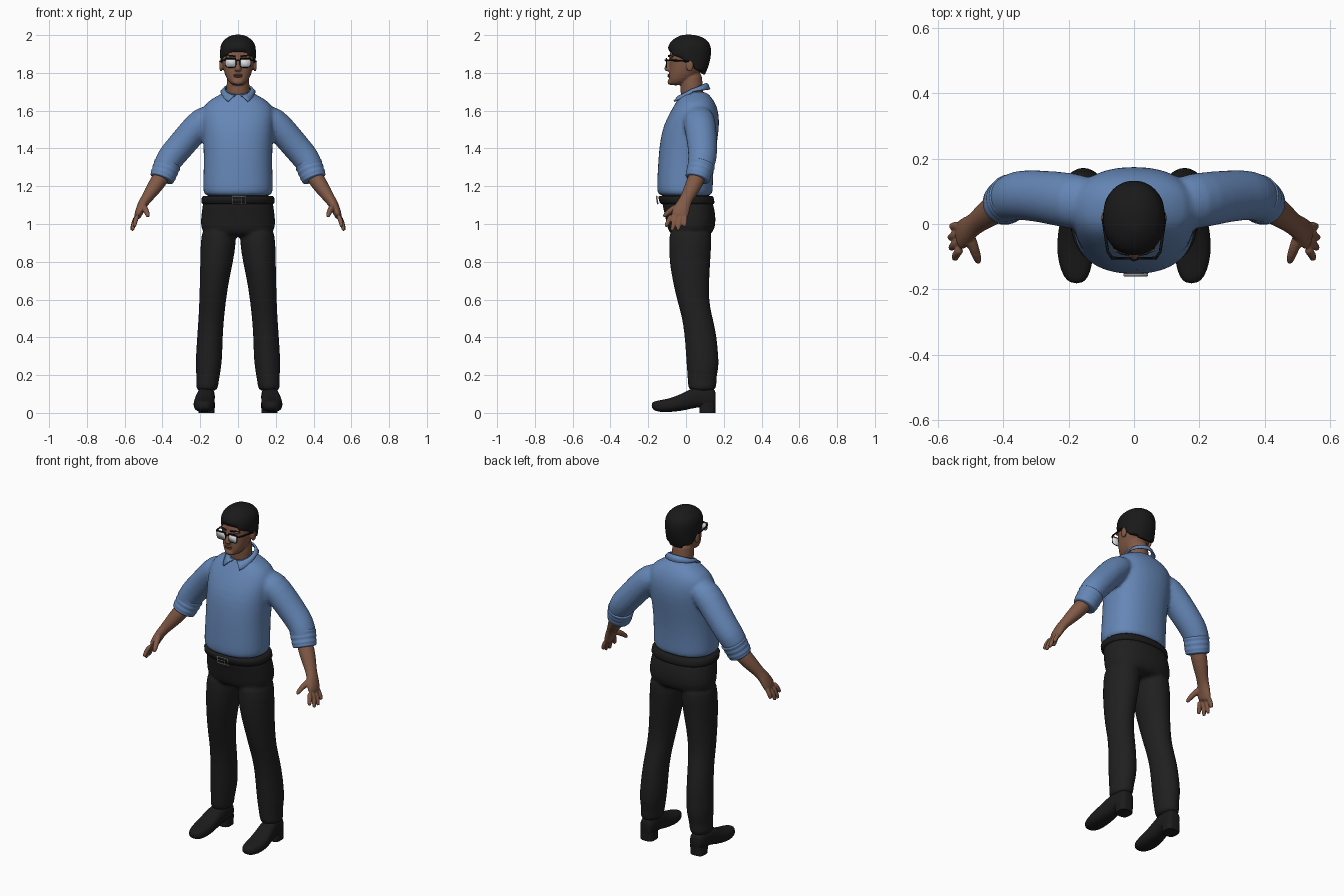
import bpy, bmesh
from math import sin, cos, pi, radians, copysign
from mathutils import Vector, Matrix

if "Cube" in bpy.data.objects:
    bpy.data.objects.remove(bpy.data.objects["Cube"])

X, Y, Z = Vector((1, 0, 0)), Vector((0, 1, 0)), Vector((0, 0, 1))


def material(name, colour):
    m = bpy.data.materials.new(name)
    m.use_nodes = True
    m.diffuse_color = (*colour, 1)
    m.node_tree.nodes["Principled BSDF"].inputs["Base Color"].default_value = (*colour, 1)
    return m


SHIRT = material("shirt blue", (.13, .24, .47))
SKIN = material("brown skin", (.22, .10, .06))
LIP = material("lip brown", (.16, .065, .045))
TROUSER = material("trouser black", (.014, .014, .014))
LEATHER = material("leather black", (.011, .011, .011))
HAIR = material("hair black", (.01, .01, .01))
FRAME = material("frame black", (.006, .006, .006))
LENS = material("lens white", (.72, .74, .75))
METAL = material("buckle silver", (.5, .5, .5))


def loft(bm, rings, s=1, n=20, power=2, axes=None):
    """Skin rings of (x, y, z, radius u, radius v); s = -1 mirrors in x."""
    pts = [Vector(r[:3]) for r in rings]
    loops = []
    for i, (p, ring) in enumerate(zip(pts, rings)):
        if axes:
            u, v = axes
        else:
            d = (pts[min(i + 1, len(pts) - 1)] - pts[max(i - 1, 0)]).normalized()
            u = Y.cross(d).normalized()
            v = d.cross(u)
        loop = []
        for k in range(n):
            c, q = cos(2 * pi * k / n), sin(2 * pi * k / n)
            c = copysign(abs(c) ** (2 / power), c)
            q = copysign(abs(q) ** (2 / power), q)
            co = p + u * c * ring[3] + v * q * ring[4]
            loop.append(bm.verts.new((co.x * s, co.y, co.z)))
        loops.append(loop)
    for a, b in zip(loops, loops[1:]):
        for k in range(n):
            j = (k + 1) % n
            bm.faces.new((a[k], a[j], b[j], b[k]))
    bm.faces.new(loops[0])
    bm.faces.new(loops[-1])


def stack(bm, levels, **kw):
    """Level rings of (height, front y, back y, half width)."""
    loft(bm, [(0, (f + b) / 2, z, w, (b - f) / 2) for z, f, b, w in levels], axes=(X, Y), **kw)


def blob(bm, centre, size):
    m = Matrix.Translation(centre) @ Matrix.Diagonal((*size, 1))
    bmesh.ops.create_uvsphere(bm, u_segments=16, v_segments=10, radius=1, matrix=m)


def finish(name, bm, mat, subdiv=1, voxel=0, relax=3):
    bmesh.ops.recalc_face_normals(bm, faces=bm.faces)
    mesh = bpy.data.meshes.new(name)
    bm.to_mesh(mesh)
    bm.free()
    mesh.shade_smooth()
    mesh.materials.append(mat)
    ob = bpy.data.objects.new(name, mesh)
    bpy.context.collection.objects.link(ob)
    if subdiv:
        m = ob.modifiers.new("Round", "SUBSURF")
        m.levels = m.render_levels = subdiv
    if voxel:
        m = ob.modifiers.new("Fuse", "REMESH")
        m.mode, m.voxel_size, m.use_smooth_shade = "VOXEL", voxel, True
        m = ob.modifiers.new("Relax", "SMOOTH")
        m.iterations = relax
    return ob


def wire(name, pts, radius, mat, cyclic=False):
    cu = bpy.data.curves.new(name, "CURVE")
    cu.dimensions = "3D"
    cu.bevel_depth, cu.bevel_resolution = radius, 2
    cu.use_fill_caps = True
    sp = cu.splines.new("POLY")
    sp.points.add(len(pts) - 1)
    for p, co in zip(sp.points, pts):
        p.co = (*co, 1)
    sp.use_cyclic_u = cyclic
    cu.materials.append(mat)
    ob = bpy.data.objects.new(name, cu)
    bpy.context.collection.objects.link(ob)


SIDES = ((1, "left"), (-1, "right"))

# Shirt: torso and both sleeves fused into one skin
bm = bmesh.new()
stack(bm, [(1.143, -.14, .135, .176), (1.165, -.156, .143, .187), (1.25, -.152, .143, .184),
           (1.35, -.147, .152, .181), (1.45, -.137, .168, .186), (1.53, -.117, .178, .192),
           (1.6, -.08, .172, .195), (1.65, -.05, .152, .165), (1.682, -.03, .125, .1),
           (1.703, -.018, .105, .07)], power=2.3, n=28)
for s, side in SIDES:
    loft(bm, [(.12, .06, 1.58, .062, .08), (.185, .07, 1.548, .08, .087), (.25, .08, 1.478, .076, .083),
              (.31, .088, 1.405, .075, .079), (.36, .088, 1.35, .074, .077),
              (.39, .075, 1.295, .066, .07), (.405, .062, 1.25, .05, .055)], s)
finish("shirt", bm, SHIRT, 1, .01, 4)

# Rolled cuffs
for s, side in SIDES:
    bm = bmesh.new()
    top, end = Vector((.37, .085, 1.325)), Vector((.405, .058, 1.235))
    rolls = []
    for k in range(8):
        t = k / 7
        r = .07 - .007 * t + .007 * (k % 2)
        rolls.append((*top.lerp(end, t), r, r))
    loft(bm, rolls + [(*end, .045, .045)], s)
    finish(side + "_rolled_cuff", bm, SHIRT, 2)

# Folded collar: a sheet wrapped around the neck with two front points
bm = bmesh.new()
rows = []
for k in range(33):
    a = radians(-174 + 348 * k / 32)
    c = cos(a)
    inner = (.068 * sin(a), .04 + .066 * c, 1.712 + .032 * c)
    f = a * .83
    c = cos(f)
    reach = .086 if c > 0 else .086 - .05 * c
    outer = (.09 * sin(f), .04 + reach * c, 1.703 + c * (.01 if c > 0 else .066))
    mid = [i * .6 + o * .4 for i, o in zip(inner, outer)]
    mid[2] += .008
    rows.append([bm.verts.new(p) for p in (inner, mid, outer)])
for a, b in zip(rows, rows[1:]):
    for j in range(2):
        bm.faces.new((a[j], b[j], b[j + 1], a[j + 1]))
collar = finish("collar", bm, SHIRT, 0)
thick = collar.modifiers.new("Thickness", "SOLIDIFY")
thick.thickness, thick.offset = .008, 0

# Forearms and hands
for s, side in SIDES:
    bm = bmesh.new()
    loft(bm, [(.38, .075, 1.29, .045, .045), (.425, .047, 1.22, .044, .047), (.46, .022, 1.17, .037, .04),
              (.488, .0, 1.13, .028, .033), (.508, -.015, 1.1, .026, .04),
              (.525, -.03, 1.06, .022, .047), (.535, -.042, 1.03, .017, .045)], s)
    tips = ((.55, -.108, .985), (.562, -.075, .963), (.565, -.043, .965), (.56, -.008, .985))
    for k, tip in enumerate(tips):
        root, tip = Vector((.528, -.076 + .024 * k, 1.05)), Vector(tip)
        knuckle = root.lerp(tip, .5) + X * .006
        loft(bm, [(*root, .014, .014), (*knuckle, .0135, .0135),
                  (*root.lerp(tip, .9), .012, .012), (*tip, .007, .007)], s, n=10)
    loft(bm, [(.505, -.03, 1.1, .02, .02), (.49, -.075, 1.078, .017, .017),
              (.478, -.108, 1.05, .014, .014), (.475, -.12, 1.036, .008, .008)], s, n=10)
    finish(side + "_forearm_and_hand", bm, SKIN, 1, .005, 2)

# Head, ears, nose and neck
bm = bmesh.new()
stack(bm, [(1.733, -.082, -.03, .026), (1.75, -.092, .015, .05), (1.79, -.092, .065, .071),
           (1.84, -.088, .1, .083), (1.88, -.091, .11, .087), (1.92, -.085, .115, .087),
           (1.96, -.06, .1, .07), (1.98, -.03, .06, .03)], power=2.3)
stack(bm, [(1.64, -.03, .1, .066), (1.74, -.032, .088, .06), (1.82, -.03, .085, .06)])
stack(bm, [(1.875, -.098, -.07, .01), (1.845, -.108, -.07, .013),
           (1.82, -.12, -.07, .02), (1.807, -.108, -.07, .018)], n=12)
blob(bm, (0, -.084, 1.752), (.028, .014, .016))
for s, side in SIDES:
    blob(bm, (s * .09, .02, 1.838), (.01, .021, .032))
    blob(bm, (s * .038, -.078, 1.884), (.03, .013, .008))
finish("head", bm, SKIN, 1, .005, 2)

# Lips
bm = bmesh.new()
blob(bm, (0, -.09, 1.789), (.024, .009, .005))
blob(bm, (0, -.09, 1.781), (.021, .009, .005))
finish("lips", bm, LIP, 0)

# Short hair, trimmed along a sloping hairline
bm = bmesh.new()
stack(bm, [(1.76, .01, .085, .062), (1.79, -.005, .1, .078), (1.82, -.03, .114, .088),
           (1.86, -.08, .127, .094), (1.9, -.098, .134, .096), (1.94, -.097, .133, .095),
           (1.97, -.08, .118, .081), (1.992, -.045, .082, .052), (2.003, -.015, .04, .022)],
      n=28, power=2.15)
cut = bmesh.ops.bisect_plane(bm, geom=bm.verts[:] + bm.edges[:] + bm.faces[:],
                             plane_co=(0, -.09, 1.905), plane_no=(0, .12, .19), clear_inner=True)
bmesh.ops.contextual_create(bm, geom=[e for e in cut["geom_cut"] if isinstance(e, bmesh.types.BMEdge)])
finish("hair", bm, HAIR, 2)

# Eyebrows and glasses
for s, side in SIDES:
    wire(side + "_eyebrow", [(s * .014, -.093, 1.887), (s * .038, -.091, 1.892), (s * .062, -.07, 1.887)],
         .004, HAIR)
    outline = []
    bm = bmesh.new()
    loft(bm, [(.039, -.101, 1.853, .028, .024), (.039, -.106, 1.853, .028, .024)], s, 24, 3.5, (X, Z))
    outline = [v.co + Y * .002 for v in list(bm.verts)[24:]]
    finish(side + "_lens", bm, LENS, 0)
    wire(side + "_lens_rim", outline, .0025, FRAME, True)
    wire(side + "_brow_bar", [(s * .01, -.105, 1.874), (s * .07, -.104, 1.874)], .004, FRAME)
    wire(side + "_temple", [(s * .067, -.104, 1.868), (s * .08, -.085, 1.867), (s * .095, .015, 1.862)],
         .0045, FRAME)
wire("glasses_bridge", [(-.013, -.106, 1.864), (0, -.112, 1.868), (.013, -.106, 1.864)], .003, FRAME)

# Trousers: hips and both legs fused
bm = bmesh.new()
stack(bm, [(1.155, -.138, .13, .18), (1.1, -.125, .147, .188), (1.03, -.108, .16, .198),
           (.97, -.098, .153, .199), (.93, -.075, .125, .16)], power=2.3, n=28)
for s, side in SIDES:
    loft(bm, [(.1, .025, 1.0, .09, .115), (.104, .022, .9, .096, .114), (.113, .02, .8, .088, .11),
              (.125, .026, .7, .078, .098), (.134, .036, .6, .072, .086), (.14, .056, .52, .069, .081),
              (.148, .077, .42, .068, .086), (.153, .086, .3, .071, .087), (.157, .089, .24, .069, .086),
              (.159, .084, .18, .06, .076), (.163, .086, .15, .06, .077), (.165, .086, .11, .057, .074)],
         s, axes=(X, Y))
finish("trousers", bm, TROUSER, 1, .01, 3)

# Belt and buckle
bm = bmesh.new()
stack(bm, [(1.104, -.134, .15, .192), (1.108, -.139, .153, .195), (1.147, -.15, .146, .193),
           (1.151, -.145, .142, .189)], power=2.3, n=32)
finish("belt", bm, LEATHER, 1)
wire("buckle_frame", [(-.03, -.15, 1.107), (.04, -.15, 1.107), (.04, -.156, 1.147), (-.03, -.156, 1.147)],
     .004, METAL, True)
wire("buckle_bar", [(.018, -.15, 1.107), (.018, -.156, 1.147)], .003, METAL)
wire("buckle_prong", [(-.03, -.155, 1.127), (.018, -.155, 1.127)], .003, METAL)

# Shoes with separate heel blocks
for s, side in SIDES:
    bm = bmesh.new()
    loft(bm, [(.176, -.182, .04, .016, .014), (.177, -.165, .036, .038, .027), (.179, -.12, .036, .053, .034),
              (.18, -.06, .045, .058, .039), (.176, 0, .064, .053, .05), (.17, .05, .085, .047, .056),
              (.167, .11, .084, .046, .056), (.165, .15, .078, .038, .05), (.165, .157, .075, .025, .035)],
         s, power=2.5, axes=(X, Z))
    finish(side + "_shoe", bm, LEATHER, 1)
    bm = bmesh.new()
    loft(bm, [(.166, .113, 0, .042, .042), (.166, .113, .055, .044, .043)], s, power=3, axes=(X, Y))
    ob = finish(side + "_shoe_heel", bm, LEATHER, 0)
    ob.data.shade_flat()
